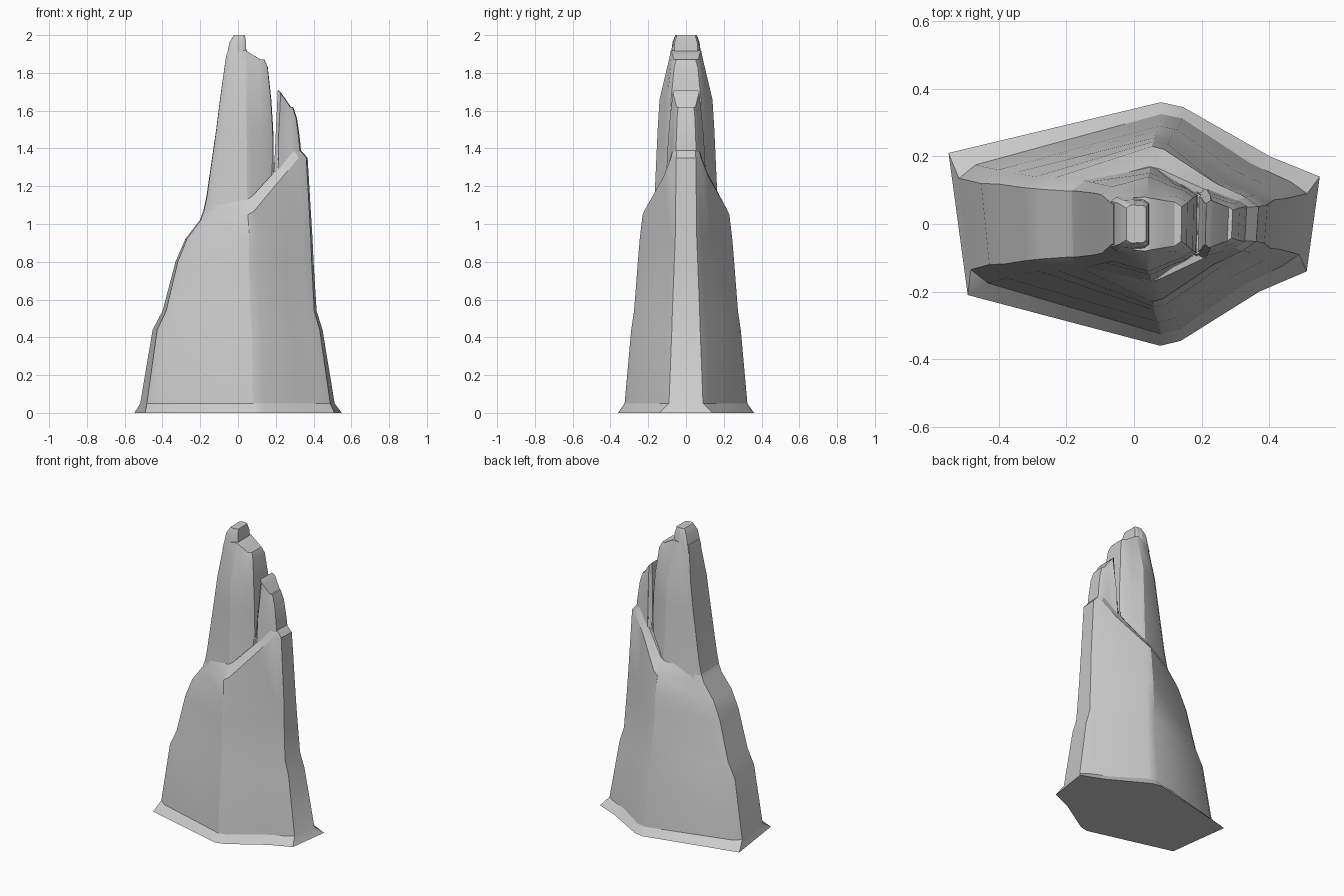
import bpy, bmesh, math

cube = bpy.data.objects.get("Cube")
if cube:
    bpy.data.objects.remove(cube, do_unlink=True)

stone = bpy.data.materials.new("pale_grey_stone")
stone.use_nodes = True
GREY = (0.6, 0.6, 0.6, 1)
stone.diffuse_color = GREY
stone.node_tree.nodes["Principled BSDF"].inputs["Base Color"].default_value = GREY


def section(left, right, ridge, end_left, depth, end_right, bevel, heights):
    """Closed ring: bevelled ends, a ridge on both long sides, height varying along x."""
    low, mid, high = heights
    flat = (right - left) * 0.03
    notch_x = ridge + 0.66 * (right - bevel - ridge)
    notch_y = depth + 0.73 * (end_right - depth)
    half = [(left, end_left - bevel * 0.8), (left + bevel, end_left),
            (ridge - flat, depth), (ridge + flat, depth * 0.96),
            (notch_x, notch_y), (right - bevel, end_right),
            (right, end_right - bevel * 0.7)]

    def height(x):
        if x < ridge:
            return low + (mid - low) * (x - left) / (ridge - left)
        t = min(1, (x - ridge) / (right - bevel - ridge))
        return mid + (high - mid) * t

    ring = half + [(x, -y) for x, y in reversed(half)]
    # the ends are slightly skewed toward the back
    return [(x * (1 + 0.26 * y * min(1, abs(x) * 2)), y, height(x)) for x, y in ring]


def loft(name, sections):
    bm = bmesh.new()
    rings = [[bm.verts.new(p) for p in section(*s)] for s in sections]
    for a, b in zip(rings, rings[1:]):
        for i in range(len(a)):
            j = (i + 1) % len(a)
            bm.faces.new((a[i], a[j], b[j], b[i]))
    # caps in strips across the depth, so tilted tops stay clean
    for ring in (rings[0], rings[-1]):
        n = len(ring)
        for i in range(n // 2 - 1):
            bm.faces.new((ring[i], ring[i + 1], ring[n - 2 - i], ring[n - 1 - i]))
    bmesh.ops.remove_doubles(bm, verts=bm.verts, dist=0.0005)
    bmesh.ops.recalc_face_normals(bm, faces=bm.faces)
    mesh = bpy.data.meshes.new(name)
    bm.to_mesh(mesh)
    bm.free()
    mesh.materials.append(stone)
    obj = bpy.data.objects.new(name, mesh)
    bpy.context.collection.objects.link(obj)
    bpy.context.view_layer.objects.active = obj
    bpy.ops.object.select_all(action="DESELECT")
    obj.select_set(True)
    bpy.ops.object.shade_smooth_by_angle(angle=math.radians(28))


def level(z):
    return (z, z, z)


# Broad base rising to a sloping shoulder
loft("rock_base", [
    (-.52, .53, .11, .21, .36, .14, 0, level(0)),
    (-.50, .50, .11, .175, .325, .125, .05, level(.05)),
    (-.44, .44, .10, .16, .29, .11, .05, level(.44)),
    (-.39, .41, .09, .15, .275, .10, .04, level(.54)),
    (-.325, .395, .08, .14, .255, .09, .04, level(.8)),
    (-.275, .39, .08, .135, .245, .085, .04, level(.92)),
    (-.20, .365, .07, .13, .23, .08, .04, (1.02, 1.05, 1.35)),
    (-.17, .33, .06, .12, .17, .07, .03, (1.1, 1.13, 1.39)),
])

# Tall main spire
loft("main_spire", [
    (-.19, .20, .06, .13, .18, .12, .04, level(1.03)),
    (-.165, .19, .06, .125, .166, .11, .035, level(1.15)),
    (-.115, .185, .055, .115, .15, .105, .03, level(1.5)),
    (-.095, .175, .05, .11, .14, .10, .03, level(1.66)),
    (-.066, .157, .045, .08, .09, .08, .025, (1.87, 1.87, 1.83)),
    (-.06, .14, .04, .075, .08, .065, .02, (1.9, 1.92, 1.87)),
])

# Small crown stepping up from the main spire
loft("spire_crown", [
    (-.068, .045, .0, .08, .085, .075, .015, level(1.85)),
    (-.045, .043, .0, .07, .072, .068, .012, level(1.96)),
    (-.022, .036, .005, .055, .057, .055, .01, level(2)),
])

# Shorter side spire, split from the main one by a narrow cleft
loft("side_spire", [
    (.16, .345, .22, .11, .115, .075, .02, level(1.15)),
    (.195, .335, .22, .095, .10, .07, .02, level(1.34)),
    (.2, .325, .22, .09, .095, .065, .02, level(1.45)),
    (.205, .31, .225, .08, .085, .06, .018, level(1.56)),
    (.212, .29, .23, .07, .07, .05, .012, (1.71, 1.69, 1.62)),
])

# Rock bridging the foot of the cleft
loft("cleft_floor", [
    (.13, .26, .19, .1, .11, .09, .02, level(1.1)),
    (.14, .25, .19, .075, .09, .075, .02, level(1.32)),
])
